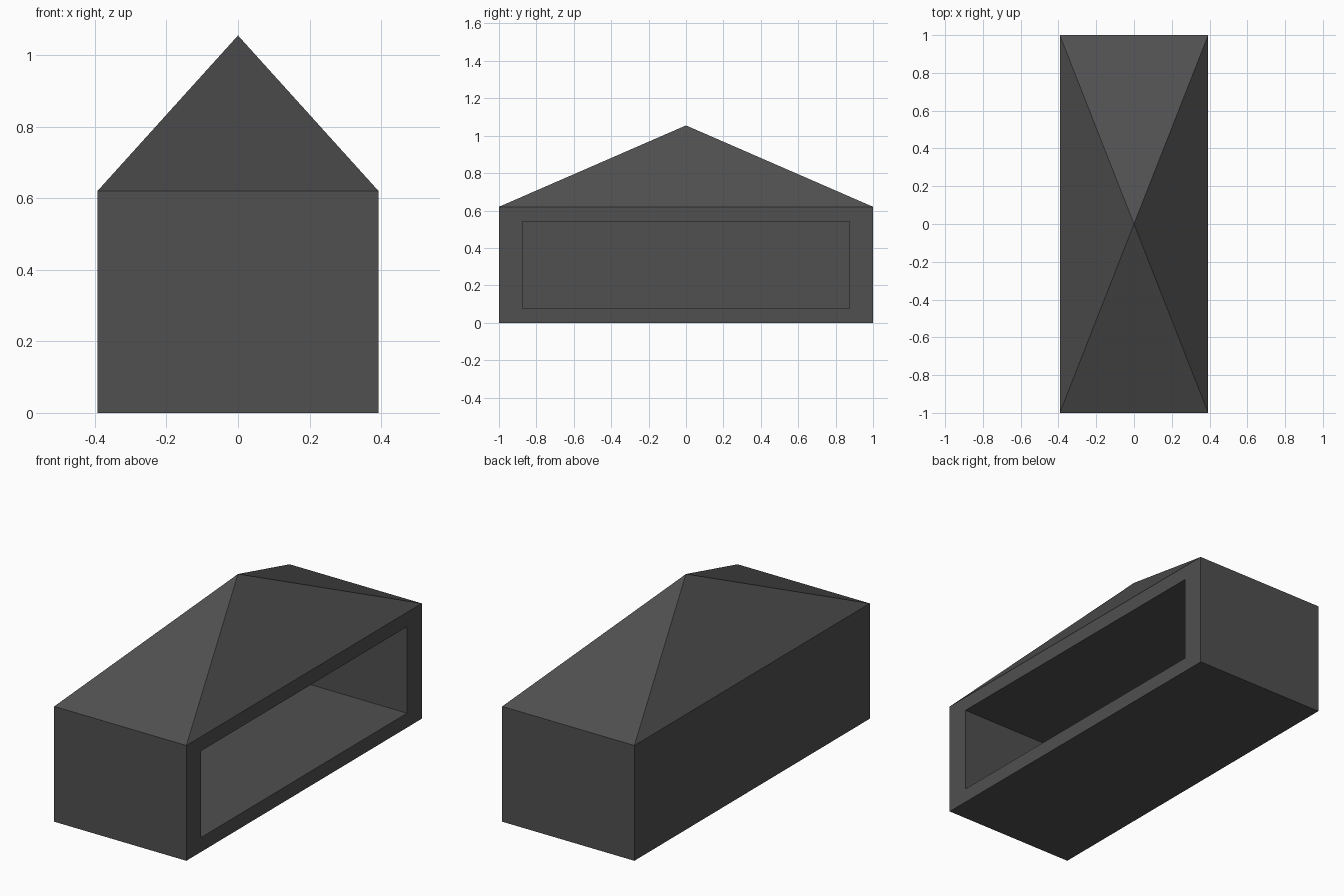
import bpy, bmesh
from mathutils import Vector

if "Cube" in bpy.data.objects:
    bpy.data.objects.remove(bpy.data.objects["Cube"])

WIDTH, LENGTH, WALL_H, PEAK_H = 0.786, 2.0, 0.62, 1.055
OPEN_LENGTH, OPEN_H, BACK_WALL = 1.75, 0.465, 0.09

bm = bmesh.new()


def face_towards(direction):
    return max(bm.faces, key=lambda f: f.normal.dot(Vector(direction)))


# Box body standing on the ground
cube = bmesh.ops.create_cube(bm, size=1)
for v in cube["verts"]:
    v.co = Vector((v.co.x * WIDTH, v.co.y * LENGTH, (v.co.z + 0.5) * WALL_H))
bm.normal_update()

# Deep opening in the right side: inset the face, set its size, push it inward
side = face_towards((1, 0, 0))
bmesh.ops.inset_individual(bm, faces=[side], thickness=0.05)
for v in side.verts:
    v.co.y = OPEN_LENGTH / 2 * (1 if v.co.y > 0 else -1)
    v.co.z = WALL_H / 2 + OPEN_H / 2 * (1 if v.co.z > WALL_H / 2 else -1)
bmesh.ops.inset_individual(bm, faces=[side], thickness=0)
for v in side.verts:
    v.co.x = -WIDTH / 2 + BACK_WALL

# Pyramid roof: raise the centre of the top face to a point
bm.normal_update()
top = next(f for f in bm.faces if all(v.co.z > WALL_H - 0.001 for v in f.verts))
peak = bmesh.ops.poke(bm, faces=[top])["verts"][0]
peak.co = (0, 0, PEAK_H)

bmesh.ops.recalc_face_normals(bm, faces=bm.faces[:])
mesh = bpy.data.meshes.new("open_shelter")
bm.to_mesh(mesh)
bm.free()

# Dark grey finish
dark = bpy.data.materials.new("dark_grey")
dark.diffuse_color = (0.08, 0.08, 0.082, 1)
dark.use_nodes = True
dark.node_tree.nodes["Principled BSDF"].inputs["Base Color"].default_value = dark.diffuse_color
mesh.materials.append(dark)
shelter = bpy.data.objects.new("open_shelter", mesh)
bpy.context.collection.objects.link(shelter)
